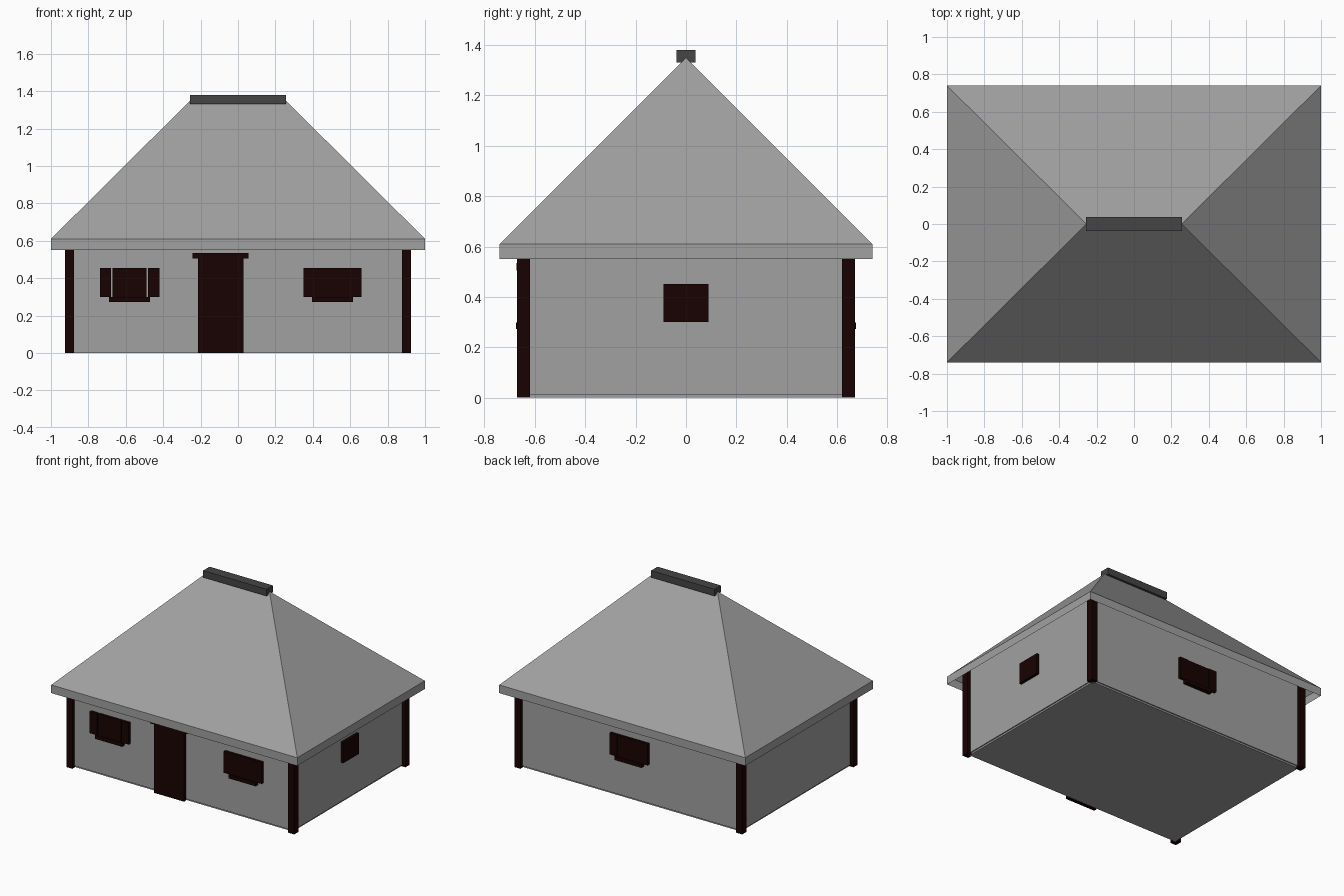
import bpy
import bmesh

if "Cube" in bpy.data.objects:
    bpy.data.objects.remove(bpy.data.objects["Cube"])


def material(name, rgb):
    m = bpy.data.materials.new(name)
    m.diffuse_color = (*rgb, 1)
    m.use_nodes = True
    m.node_tree.nodes["Principled BSDF"].inputs["Base Color"].default_value = m.diffuse_color
    return m


PLASTER = material("light grey", (0.355, 0.355, 0.355))
STONE = material("dark grey", (0.06, 0.06, 0.06))
WOOD = material("dark brown wood", (0.0085, 0.0006, 0.0004))


def finish(name, bm, mat):
    bmesh.ops.recalc_face_normals(bm, faces=bm.faces)
    me = bpy.data.meshes.new(name)
    bm.to_mesh(me)
    bm.free()
    me.materials.append(mat)
    ob = bpy.data.objects.new(name, me)
    bpy.context.collection.objects.link(ob)
    return ob


def box(name, x, y, z, mat):
    """Box from (low, high) ranges on each axis."""
    bm = bmesh.new()
    bmesh.ops.create_cube(bm, size=1)
    for v in bm.verts:
        v.co = [r[0] if c < 0 else r[1] for c, r in zip(v.co, (x, y, z))]
    return finish(name, bm, mat)


WX, WY, EAVE, WALL_TOP = 0.90, 0.645, 0.55, 0.64

# Floor slab, walls and corner posts; walls and posts run up inside the open eaves
box("floor", (-WX + 0.008, WX - 0.008), (-WY + 0.008, WY - 0.008), (0, 0.012), PLASTER)
box("walls", (-WX, WX), (-WY, WY), (0.012, WALL_TOP), PLASTER)
for sx, side in ((-1, "left"), (1, "right")):
    for sy, end in ((-1, "front"), (1, "back")):
        box(f"{end}_{side}_post", sorted((sx * 0.877, sx * 0.926)),
            sorted((sy * 0.62, sy * 0.67)), (0, WALL_TOP), WOOD)

# Hipped roof shell: fascia band rising to a ridge, open underneath
bm = bmesh.new()
bottom, top = ([bm.verts.new((x, y, z)) for x, y in
                ((-1, -0.74), (1, -0.74), (1, 0.74), (-1, 0.74))]
               for z in (EAVE, 0.61))
left, right = (bm.verts.new((x, 0, 1.35)) for x in (-0.255, 0.255))
for i in range(4):
    j = (i + 1) % 4
    bm.faces.new((bottom[i], bottom[j], top[j], top[i]))
bm.faces.new((top[0], top[1], right, left))
bm.faces.new((top[2], top[3], left, right))
bm.faces.new((top[1], top[2], right))
bm.faces.new((top[3], top[0], left))
finish("roof", bm, PLASTER)
box("ridge_cap", (-0.257, 0.257), (-0.037, 0.037), (1.33, 1.38), STONE)

# Door with lintel
box("door", (-0.215, 0.03), (-0.668, -WY), (0, 0.505), WOOD)
box("door_lintel", (-0.243, 0.055), (-0.673, -WY), (0.505, 0.535), WOOD)


def window(name, cx, sy, gap):
    """Shuttered window with a sill on the front (sy=-1) or back (sy=1) wall."""
    def part(label, x0, x1, z0, z1, depth):
        box(f"{name}_{label}", (cx + x0, cx + x1),
            sorted((sy * WY, sy * (WY + depth))), (z0, z1), WOOD)
    part("pane", -0.092, 0.092, 0.298, 0.455, 0.018)
    part("sill", -0.11, 0.11, 0.272, 0.298, 0.03)
    part("left_shutter", -0.155 - gap / 2, -0.092 - gap, 0.298, 0.455, 0.022)
    part("right_shutter", 0.092 + gap, 0.155 + gap / 2, 0.298, 0.455, 0.022)


window("front_left_window", -0.58, -1, 0.008)
window("front_right_window", 0.505, -1, 0)
window("back_window", 0, 1, 0)

# Plain window on the right wall
box("side_window", (WX, WX + 0.02), (-0.09, 0.09), (0.3, 0.452), WOOD)
